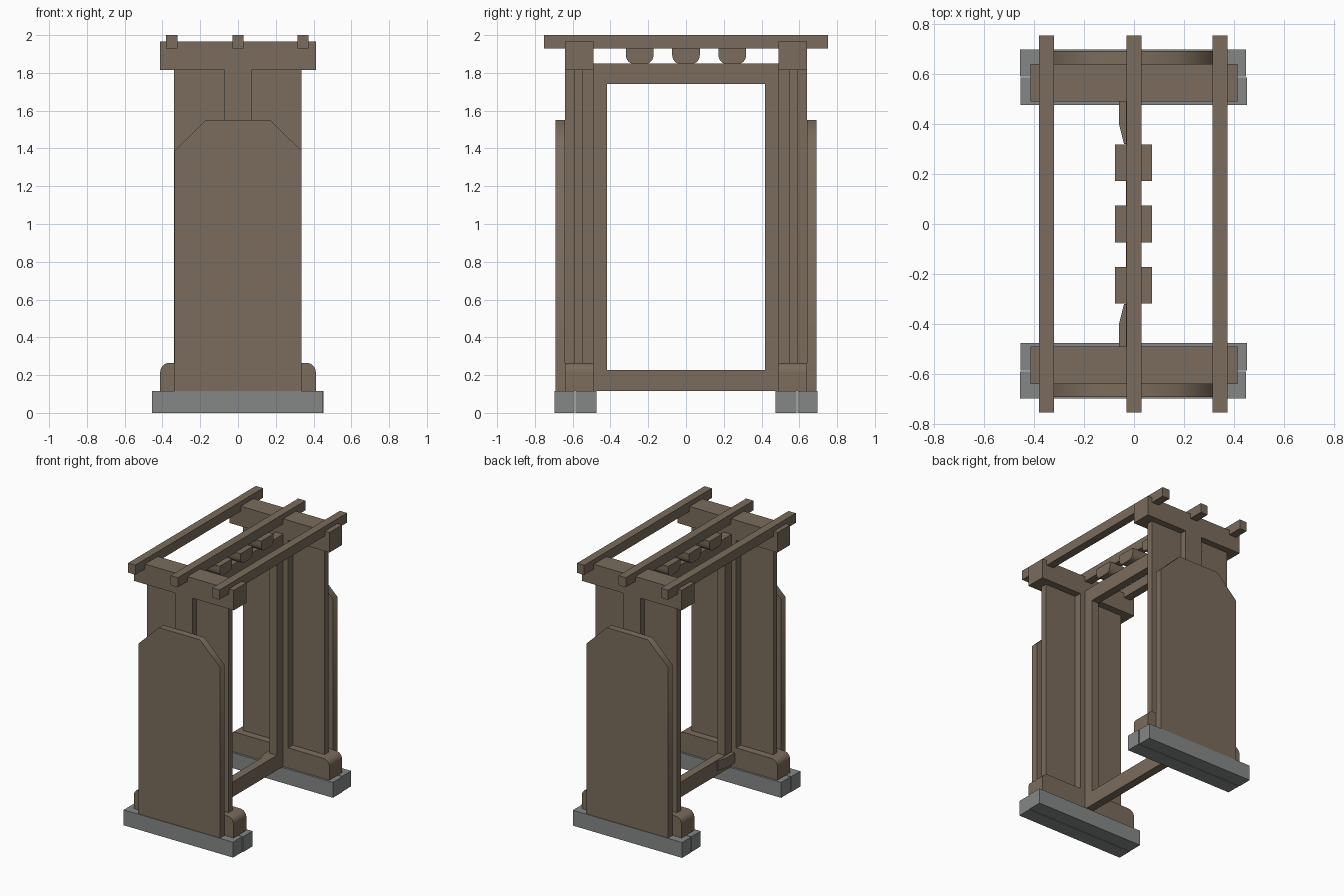
import bpy, bmesh, math

if "Cube" in bpy.data.objects:
    bpy.data.objects.remove(bpy.data.objects["Cube"])


def material(name, rgb):
    m = bpy.data.materials.new(name)
    m.diffuse_color = (*rgb, 1)
    m.use_nodes = True
    m.node_tree.nodes["Principled BSDF"].inputs["Base Color"].default_value = m.diffuse_color
    return m


WOOD = material("weathered wood", (0.195, 0.150, 0.107))
STONE = material("grey stone", (0.235, 0.245, 0.244))


def finish(bm, name, mat):
    bmesh.ops.recalc_face_normals(bm, faces=bm.faces)
    me = bpy.data.meshes.new(name)
    bm.to_mesh(me)
    bm.free()
    me.materials.append(mat)
    ob = bpy.data.objects.new(name, me)
    bpy.context.collection.objects.link(ob)
    return ob


def prism(name, pts, axis, lo, hi, mat=WOOD):
    """Extrude a 2D outline (remaining axes in x, y, z order) along an axis."""
    bm = bmesh.new()

    def place(p, t):
        c = list(p)
        c.insert(axis, t)
        return bm.verts.new(c)

    a = [place(p, lo) for p in pts]
    b = [place(p, hi) for p in pts]
    bm.faces.new(a)
    bm.faces.new(b[::-1])
    n = len(pts)
    for i in range(n):
        bm.faces.new((a[i], b[i], b[(i + 1) % n], a[(i + 1) % n]))
    return finish(bm, name, mat)


def box(name, x, y, z, mat=WOOD):
    y = sorted(y)
    return prism(name, [(x[0], y[0]), (x[1], y[0]), (x[1], y[1]), (x[0], y[1])],
                 2, z[0], z[1], mat)


def smooth(ob, angle):
    bpy.ops.object.select_all(action='DESELECT')
    ob.select_set(True)
    bpy.context.view_layer.objects.active = ob
    bpy.ops.object.shade_smooth_by_angle(angle=math.radians(angle))


def arc(cx, cz, rx, rz, a0, a1, n=8):
    out = []
    for i in range(n + 1):
        a = math.radians(a0 + (a1 - a0) * i / n)
        out.append((cx + rx * math.cos(a), cz + rz * math.sin(a)))
    return out


for s, side in ((-1, "front"), (1, "back")):
    # paired stone footings
    box(side + "_outer_stone", (-0.456, 0.447), (s * 0.59, s * 0.697), (0, 0.115), STONE)
    box(side + "_inner_stone", (-0.453, 0.452), (s * 0.475, s * 0.585), (0, 0.115), STONE)
    # sill with rounded upper ends
    y0, y1 = sorted((s * 0.49, s * 0.64))
    sill = [(-0.412, 0.115), (0.412, 0.115)]
    sill += arc(0.362, 0.215, 0.05, 0.05, 0, 90) + arc(-0.362, 0.215, 0.05, 0.05, 90, 180)
    smooth(prism(side + "_sill", sill, 1, y0, y1), 30)
    # central post, thin wall boards and head beam
    box(side + "_post", (-0.072, 0.072), (y0, y1), (0.265, 1.82))
    for x, lr in (((-0.34, -0.072), "left"), ((0.072, 0.335), "right")):
        box(f"{side}_{lr}_board", x, (s * 0.545, s * 0.59), (0.265, 1.82))
    box(side + "_head_beam", (-0.413, 0.413), (y0, y1), (1.815, 1.965))
    # outer slab with clipped shoulders
    w = 0.337
    y0, y1 = sorted((s * 0.64, s * 0.692))
    slab = [(-w, 0.115), (w, 0.115), (w, 1.387), (0.17, 1.55), (-0.17, 1.55), (-w, 1.387)]
    smooth(prism(side + "_slab", slab, 1, y0, y1), 50)
    # door frame upright
    box(side + "_jamb", (-0.032, 0.03), (s * 0.417, s * 0.49), (0.115, 1.85))
    # tapered pivot block beside the threshold
    prism(side + "_pivot_block", [(-0.03, s * 0.49), (-0.06, s * 0.49), (-0.06, s * 0.4),
                                  (-0.04, s * 0.32), (-0.03, s * 0.32)], 2, 0.15, 0.225)

# threshold and lintel of the door frame
box("threshold", (-0.032, 0.03), (-0.417, 0.417), (0.115, 0.227))
box("lintel", (-0.032, 0.03), (-0.417, 0.417), (1.742, 1.85))

# three pegs with rounded undersides
for i in range(3):
    c = (i - 1) * 0.245
    peg = [(c + 0.073, 1.93), (c - 0.073, 1.93)]
    peg += arc(c - 0.035, 1.895, 0.038, 0.046, 180, 270, 6)
    peg += arc(c + 0.035, 1.895, 0.038, 0.046, 270, 360, 6)
    smooth(prism(f"peg_{i + 1}", peg, 0, -0.075, 0.072), 30)

# long roof poles
for i, x in enumerate((-0.35, 0, 0.344)):
    box(f"roof_pole_{i + 1}", (x - 0.03, x + 0.03), (-0.753, 0.753), (1.928, 2.0))
